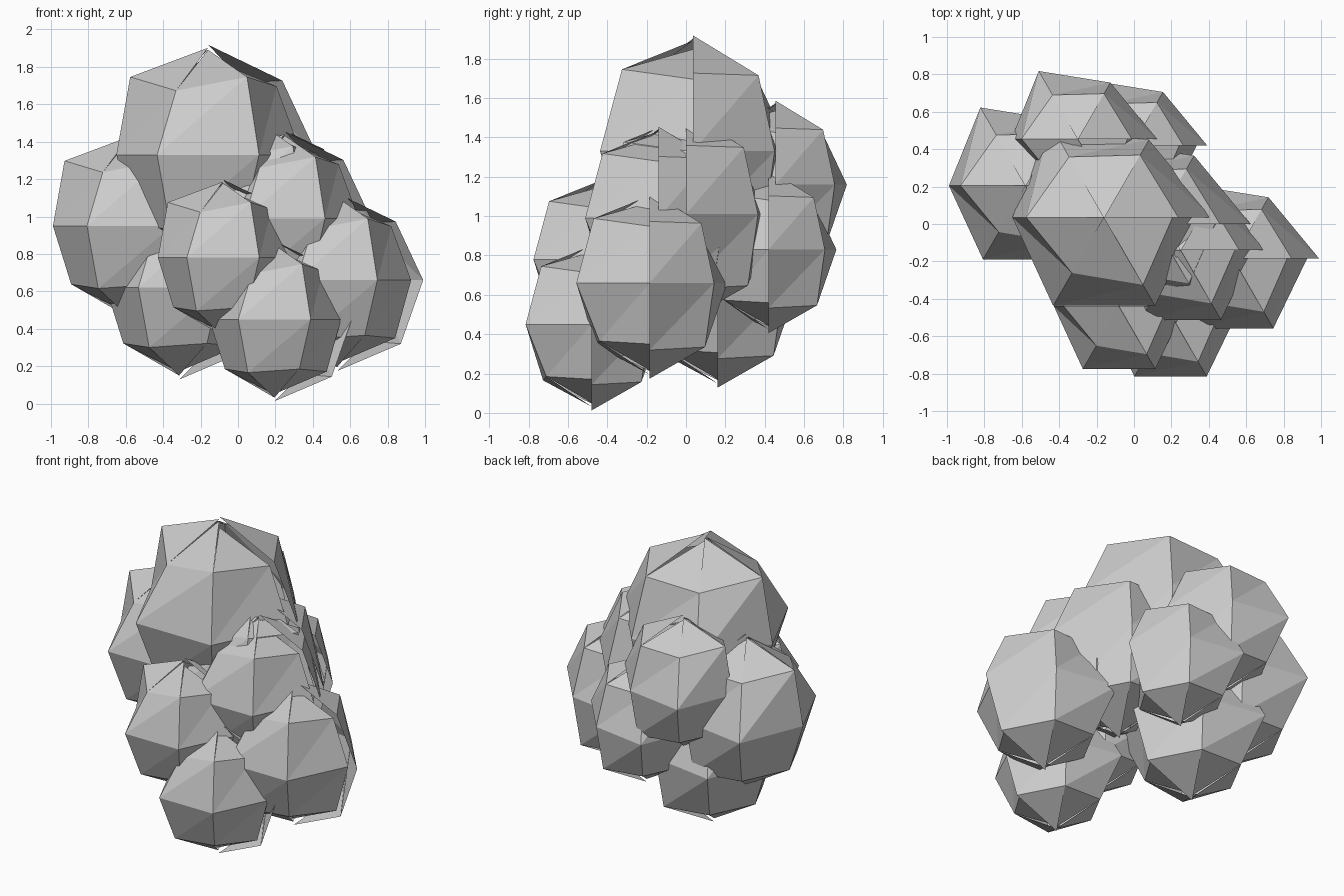
import bpy, math

if "Cube" in bpy.data.objects:
    bpy.data.objects.remove(bpy.data.objects["Cube"])

# One plain grey
mat = bpy.data.materials.new("plain grey")
mat.diffuse_color = (0.6, 0.6, 0.6, 1)
mat.use_nodes = True
mat.node_tree.nodes["Principled BSDF"].inputs["Base Color"].default_value = mat.diffuse_color

# Radial stretch of each ring, by column 0..360 degrees in steps of 60 (open seam at +x)
RINGS = [
    (45, (1.03, 1.00, 0.97, 1.08, 0.89, 1.08, 0.95)),
    (0, (1.07, 0.88, 1.06, 0.90, 1.00, 1.00, 0.92)),
    (-45, (1.12, 1.07, 1.00, 0.97, 1.04, 0.97, 1.02)),
]
# Each cap triangle has its own tip, so the caps stay slightly cracked
TOP = (1.08, 1.00, 1.03, 1.05, 1.03, 0.95)
BOTTOM = (1.13, 1.05, 1.08, 1.04, 1.08, 1.03)


def lump(name, centre, r):
    """Six-sided, four-band ball with uneven radius."""
    verts, faces = [], []
    for lat, stretch in RINGS:
        la = math.radians(lat)
        for i, f in enumerate(stretch):
            a = math.radians(60 * i)
            verts.append((r * f * math.cos(la) * math.cos(a),
                          r * f * math.cos(la) * math.sin(a),
                          r * f * math.sin(la)))
    # side bands, split into triangles
    for row in range(2):
        for i in range(6):
            a, b = row * 7 + i, row * 7 + i + 1
            c, d = a + 7, b + 7
            faces += [(a, c, b), (b, c, d)]
    # caps
    for i in range(6):
        verts.append((0, 0, r * TOP[i]))
        faces.append((i, i + 1, len(verts) - 1))
        verts.append((0, 0, -r * BOTTOM[i]))
        faces.append((15 + i, 14 + i, len(verts) - 1))
    me = bpy.data.meshes.new(name)
    me.from_pydata(verts, [], faces)
    me.materials.append(mat)
    ob = bpy.data.objects.new(name, me)
    ob.location = centre
    bpy.context.collection.objects.link(ob)


LUMPS = {
    "top_lump": ((-0.16, 0.035, 1.33), 0.545),
    "core_lump": ((0.11, 0.0, 1.01), 0.48),
    "right_upper_lump": ((0.25, -0.14, 0.99), 0.43),
    "left_lump": ((-0.58, 0.205, 0.95), 0.455),
    "left_lower_lump": ((-0.315, 0.16, 0.62), 0.435),
    "front_lump": ((-0.08, -0.44, 0.78), 0.387),
    "right_lump": ((0.53, -0.185, 0.66), 0.43),
    "front_lower_lump": ((0.195, -0.48, 0.45), 0.387),
    "back_upper_lump": ((-0.3, 0.455, 1.16), 0.395),
    "back_lower_lump": ((-0.01, 0.42, 0.83), 0.375),
}
for name, (centre, radius) in LUMPS.items():
    lump(name, centre, radius)
